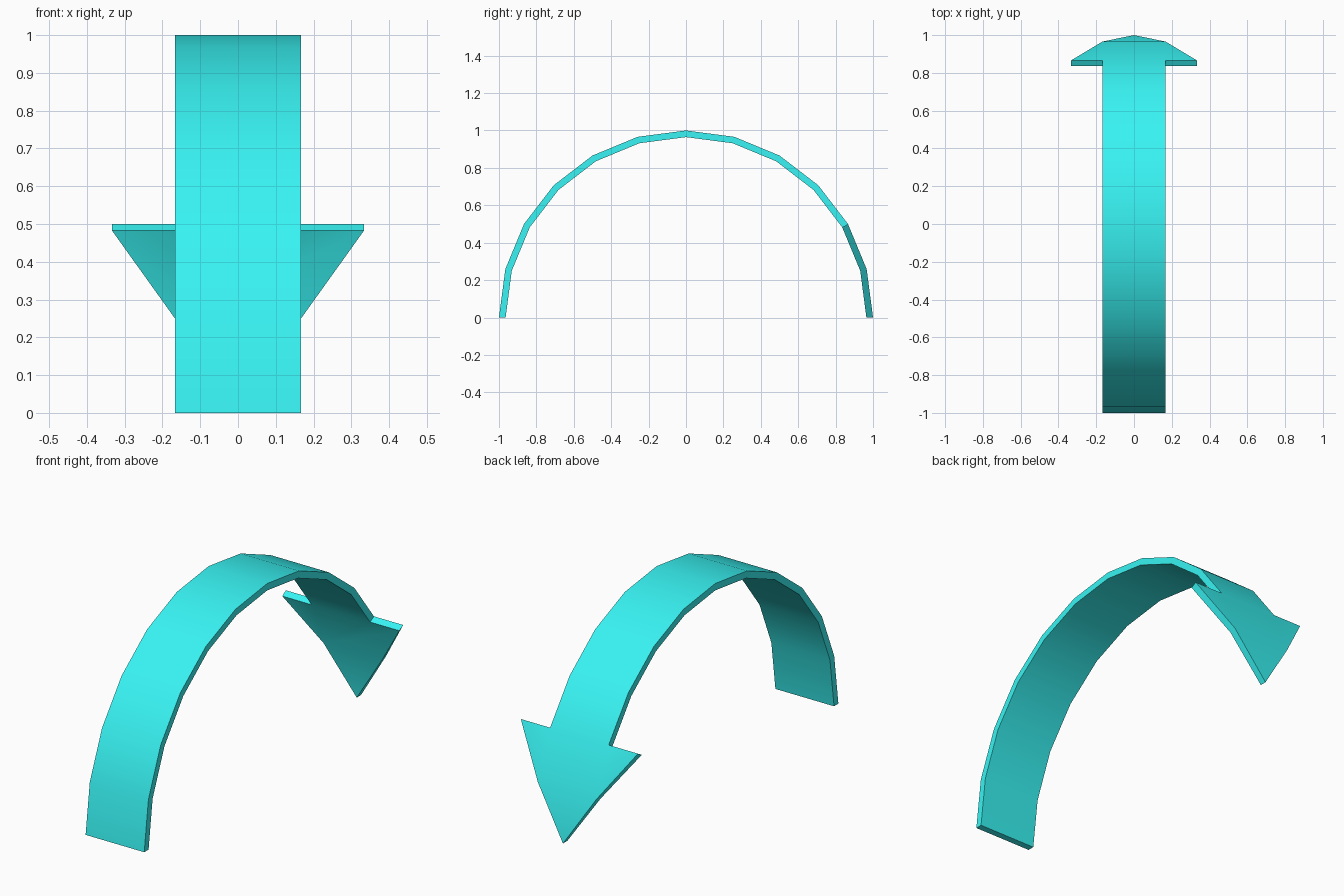
import bpy, bmesh, math

if "Cube" in bpy.data.objects:
    bpy.data.objects.remove(bpy.data.objects["Cube"])

R_OUT, R_IN = 1.0, 0.9645
W = 1 / 6                       # half width of the band
bm = bmesh.new()


def row(deg, xs):
    """Outer/inner vertex pairs across the arc at one angle."""
    a = math.radians(deg)
    return [[bm.verts.new((x, r * math.cos(a), r * math.sin(a)))
             for r in (R_OUT, R_IN)] for x in xs]


def plate(pairs, smooth=False):
    """Matching outer and inner faces."""
    for side in (0, 1):
        bm.faces.new([p[side] for p in pairs]).smooth = smooth


def rim(p, q):
    """Edge wall joining the outer and inner surfaces."""
    bm.faces.new((p[0], q[0], q[1], p[1]))


# Arrowhead rows: wide shoulder, middle, point
shoulder = row(30, (-2 * W, -W, W, 2 * W))
middle = row(15, (-W, W))
tip = row(0, (0,))[0]

# Smooth band, 15 degrees per segment, ending at the shoulder
band = [row(d, (-W, W)) for d in range(180, 30, -15)] + [shoulder[1:3]]
for a, b in zip(band, band[1:]):
    plate((a[0], a[1], b[1], b[0]), smooth=True)
    rim(a[0], b[0])
    rim(a[1], b[1])
rim(*band[0])

# Flat faceted head
plate(shoulder + middle[::-1])
plate(middle + [tip])
for i in (0, 1):
    rim(shoulder[i * 3], middle[i])
    rim(middle[i], tip)
    rim(shoulder[i * 2], shoulder[i * 2 + 1])

bmesh.ops.recalc_face_normals(bm, faces=bm.faces)
mesh = bpy.data.meshes.new("curved_arrow")
bm.to_mesh(mesh)
bm.free()
mesh.set_sharp_from_angle(angle=math.radians(30))

mat = bpy.data.materials.new("cyan")
mat.diffuse_color = (0.04, 0.90, 0.90, 1)
mat.use_nodes = True
mat.node_tree.nodes["Principled BSDF"].inputs["Base Color"].default_value = mat.diffuse_color
mesh.materials.append(mat)
bpy.context.collection.objects.link(bpy.data.objects.new("curved_arrow", mesh))
